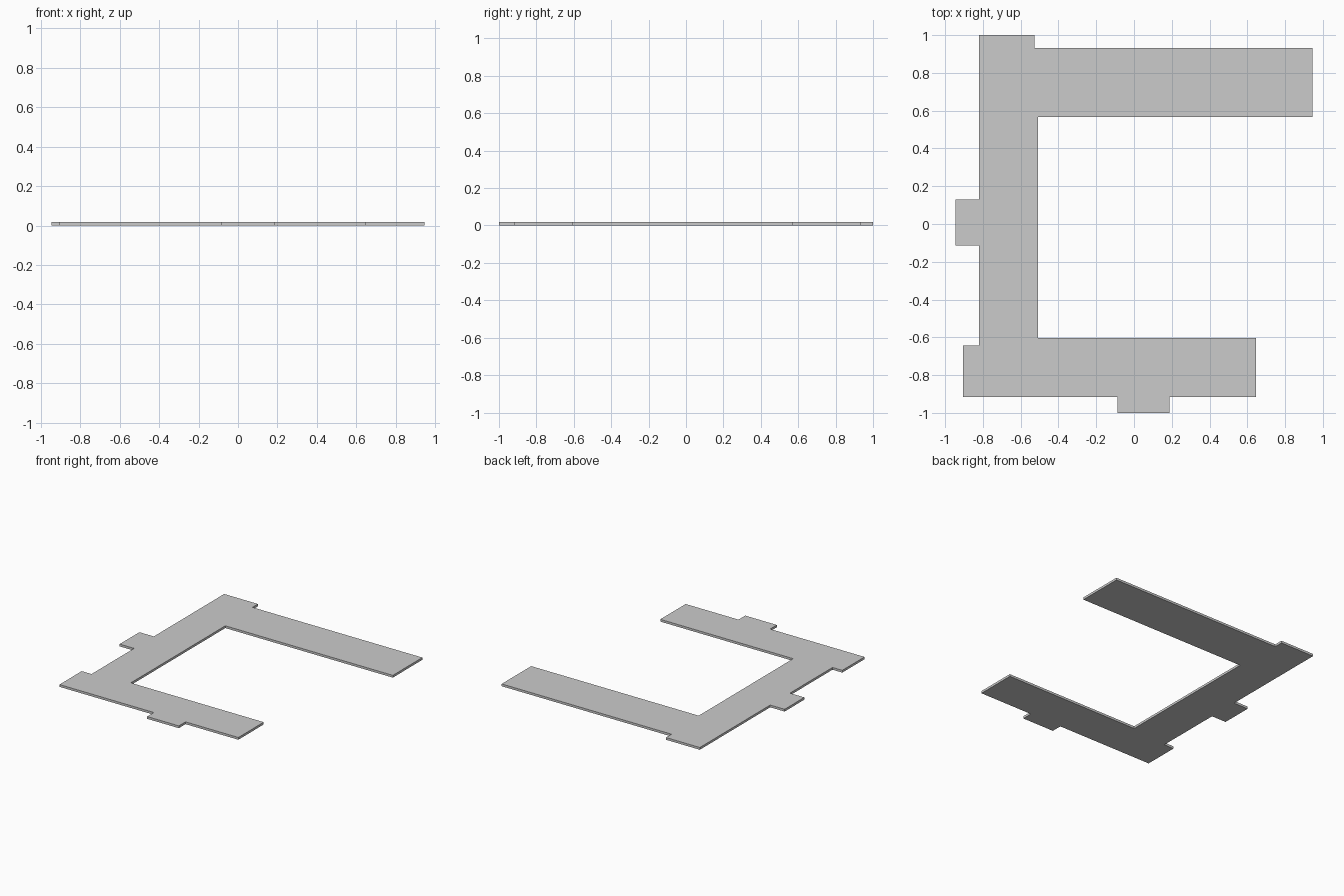
import bpy
import bmesh

if "Cube" in bpy.data.objects:
    bpy.data.objects.remove(bpy.data.objects["Cube"])

HEIGHT = 0.018

# Outline of the C-shaped slab, counter-clockwise from the lower left corner
outline = [
    (-0.905, -0.917), (-0.087, -0.917), (-0.087, -1.0), (0.187, -1.0),
    (0.187, -0.917), (0.645, -0.917), (0.645, -0.603),      # lower wing with front tab
    (-0.507, -0.603), (-0.507, 0.567),                      # courtyard
    (0.945, 0.567), (0.945, 0.932), (-0.527, 0.932),        # upper wing
    (-0.527, 1.0), (-0.82, 1.0),                            # raised upper left corner
    (-0.82, 0.129), (-0.945, 0.129), (-0.945, -0.115), (-0.82, -0.115),  # left tab
    (-0.82, -0.642), (-0.905, -0.642),                      # lower left corner
]

# Fill the outline and extrude it to a thin closed slab
bm = bmesh.new()
base = bm.faces.new([bm.verts.new((x, y, 0)) for x, y in outline])
top = bmesh.ops.extrude_face_region(bm, geom=[base], use_keep_orig=True)
top_verts = [g for g in top["geom"] if isinstance(g, bmesh.types.BMVert)]
bmesh.ops.translate(bm, vec=(0, 0, HEIGHT), verts=top_verts)
bmesh.ops.recalc_face_normals(bm, faces=bm.faces)

mesh = bpy.data.meshes.new("floor_slab")
bm.to_mesh(mesh)
bm.free()
bpy.context.collection.objects.link(bpy.data.objects.new("floor_slab", mesh))
